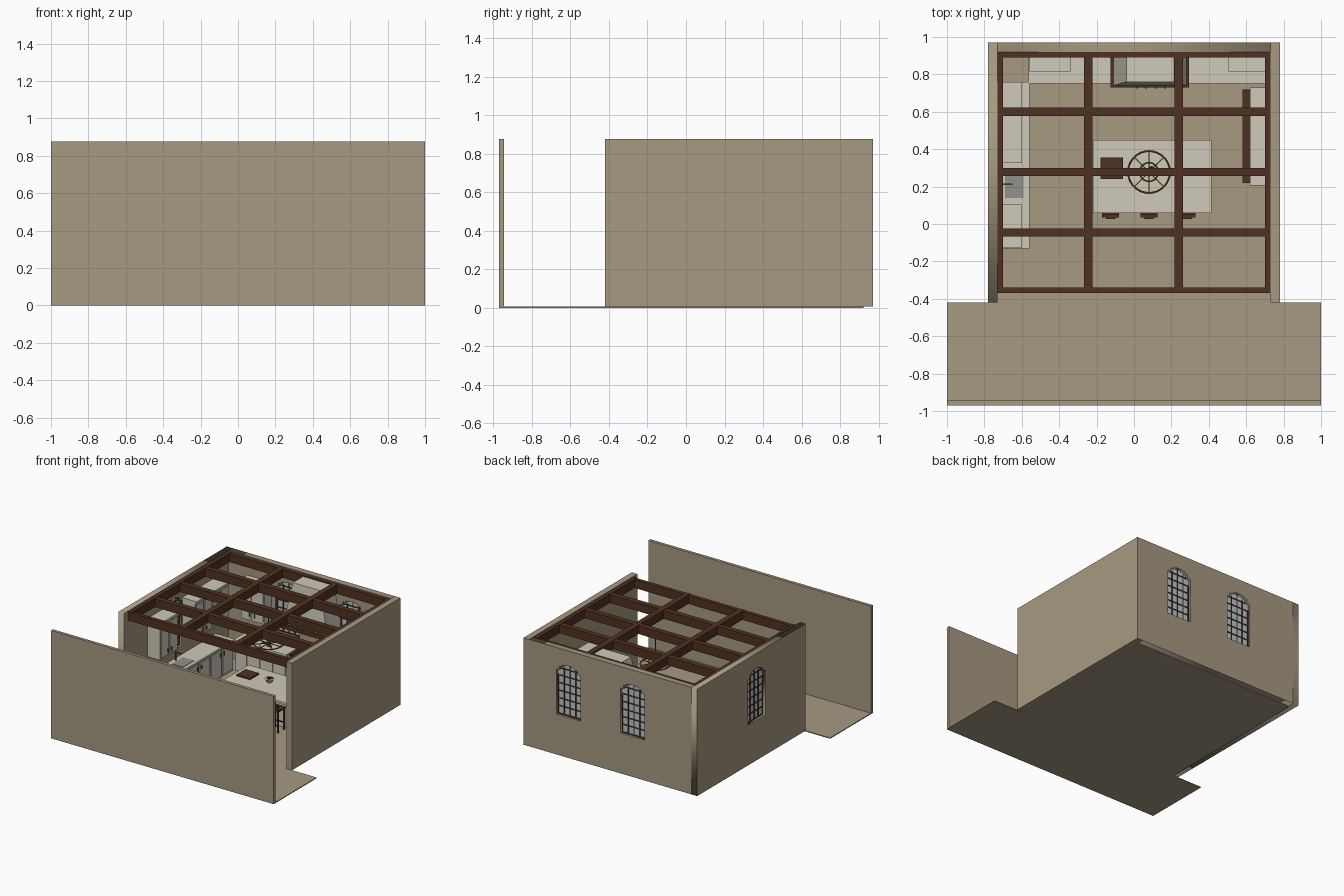
import bpy, bmesh, math
from mathutils import Matrix, Vector

if "Cube" in bpy.data.objects:
    bpy.data.objects.remove(bpy.data.objects["Cube"])


def material(name, r, g, b):
    m = bpy.data.materials.new(name)
    m.diffuse_color = (r, g, b, 1)
    m.use_nodes = True
    m.node_tree.nodes["Principled BSDF"].inputs["Base Color"].default_value = m.diffuse_color
    return m


TAN = material("tan plaster", 0.38, 0.32, 0.22)
CREAM = material("cream paint", 0.62, 0.59, 0.49)
WOOD = material("dark wood", 0.08, 0.031, 0.016)
GLASS = material("pale glass", 0.50, 0.57, 0.62)
GOLD = material("old brass", 0.17, 0.10, 0.02)
IRON = material("black iron", 0.02, 0.018, 0.016)
STEEL = material("grey steel", 0.28, 0.28, 0.27)


def finish(name, bm, mat, smooth=False):
    bmesh.ops.recalc_face_normals(bm, faces=bm.faces)
    me = bpy.data.meshes.new(name)
    bm.to_mesh(me)
    bm.free()
    me.materials.append(mat)
    for p in me.polygons:
        p.use_smooth = smooth
    ob = bpy.data.objects.new(name, me)
    bpy.context.collection.objects.link(ob)
    return ob


def boxes(name, mat, *specs):
    """One object from boxes given as (x0, x1, y0, y1, z0, z1)."""
    bm = bmesh.new()
    for x0, x1, y0, y1, z0, z1 in specs:
        size = Matrix.Diagonal((abs(x1 - x0), abs(y1 - y0), abs(z1 - z0), 1))
        mid = Matrix.Translation(((x0 + x1) / 2, (y0 + y1) / 2, (z0 + z1) / 2))
        bmesh.ops.create_cube(bm, size=1, matrix=mid @ size)
    return finish(name, bm, mat)


def cone(bm, r1, r2, depth, loc, seg=16):
    bmesh.ops.create_cone(bm, cap_ends=True, segments=seg, radius1=r1, radius2=r2,
                          depth=depth, matrix=Matrix.Translation(loc))


def torus(bm, radius, tube, loc, n=32, k=8):
    rings = []
    for i in range(n):
        a = 2 * math.pi * i / n
        rings.append([bm.verts.new((
            loc[0] + (radius + tube * math.cos(b)) * math.cos(a),
            loc[1] + (radius + tube * math.cos(b)) * math.sin(a),
            loc[2] + tube * math.sin(b))) for b in [2 * math.pi * j / k for j in range(k)]])
    for i in range(n):
        p, q = rings[i], rings[(i + 1) % n]
        for j in range(k):
            bm.faces.new((p[j], q[j], q[(j + 1) % k], p[(j + 1) % k]))


# Wall-run frames: u along the wall, v out into the room, w up
def on_left(u0, u1, v0, v1, w0, w1):
    return (-0.73 + v0, -0.73 + v1, u0, u1, w0, w1)


def on_back(u0, u1, v0, v1, w0, w1):
    return (u0, u1, 0.92 - v0, 0.92 - v1, w0, w1)


def on_right(u0, u1, v0, v1, w0, w1):
    return (0.73 - v0, 0.73 - v1, u0, u1, w0, w1)


# Arched windows with a stepped head
SILL, SPRING, R, STEPS = 0.335, 0.645, 0.108, 4


def arch_outline(c):
    pts = [(c - R, SILL)]
    for i in range(STEPS):
        h = SPRING + R * math.sin(math.acos(1 - (i + 0.6) / STEPS))
        pts += [(c - R + R * i / STEPS, h), (c - R + R * (i + 1) / STEPS, h)]
    pts = pts[:-1]
    return pts + [(2 * c - x, z) for x, z in reversed(pts)]


def plate(name, mat, outlines, thick, turn, loc):
    """Upright flat plate; outlines after the first are openings."""
    cu = bpy.data.curves.new(name, 'CURVE')
    cu.dimensions, cu.fill_mode, cu.extrude = '2D', 'BOTH', thick / 2
    for pts in outlines:
        sp = cu.splines.new('POLY')
        sp.points.add(len(pts) - 1)
        for p, (x, z) in zip(sp.points, pts):
            p.co = (x, z, 0, 1)
        sp.use_cyclic_u = True
    tmp = bpy.data.objects.new(name + "_curve", cu)
    bpy.context.collection.objects.link(tmp)
    dg = bpy.context.evaluated_depsgraph_get()
    me = bpy.data.meshes.new_from_object(tmp.evaluated_get(dg))
    bpy.data.objects.remove(tmp)
    me.transform(Matrix.Translation(loc) @ Matrix.Rotation(turn, 4, 'Z') @ Matrix.Rotation(math.pi / 2, 4, 'X'))
    me.materials.clear()
    me.materials.append(mat)
    ob = bpy.data.objects.new(name, me)
    bpy.context.collection.objects.link(ob)


def rect(x0, x1):
    return [(x0, 0.007), (x1, 0.007), (x1, 0.875), (x0, 0.875)]


def window(name, c, turn, loc, frame):
    plate(name + "_glass", GLASS, [arch_outline(c)], 0.008, turn, loc)
    bars = []
    for i in range(5):
        u = c - R + 0.004 + (2 * R - 0.008) * i / 4
        top = SPRING + (0, 0.075, R, 0.075, 0)[i]
        bars.append(frame(u - 0.004, u + 0.004, -0.034, -0.016, SILL, top))
    for i in range(6):
        w = SILL + 0.004 + 0.062 * i
        bars.append(frame(c - R, c + R, -0.034, -0.016, w - 0.004, w + 0.004))
    bars.append(frame(c - 0.08, c + 0.08, -0.034, -0.016, 0.704, 0.712))
    boxes(name + "_bars", WOOD, *bars)


# Floor and walls
boxes("floor", TAN, (-1, 1, -0.97, -0.42, 0, 0.007), (-0.73, 0.73, -0.42, 0.92, 0, 0.007))
boxes("front_wall", TAN, (-1, 1, -0.97, -0.945, 0.007, 0.875))
boxes("right_wall", TAN, (0.73, 0.78, -0.42, 0.97, 0.007, 0.875))
back_c, left_c = (-0.2, 0.376), 0.212
plate("back_wall", TAN, [rect(-0.73, 0.73)] + [arch_outline(c) for c in back_c], 0.05, 0, (0, 0.945, 0))
plate("left_wall", TAN, [rect(-0.42, 0.97), arch_outline(left_c)], 0.05, math.pi / 2, (-0.755, 0, 0))
for i, c in enumerate(back_c):
    window("back_window_%d" % i, c, 0, (0, 0.945, 0), on_back)
window("left_window", left_c, math.pi / 2, (-0.755, 0, 0), on_left)

# Ceiling beams: rim plus grid
Z0, Z1 = 0.80, 0.87
boxes("long_beams", WOOD, *[(x - w, x + w, -0.37, 0.92, Z0, Z1)
      for x, w in ((-0.715, 0.015), (-0.245, 0.023), (0.24, 0.023), (0.715, 0.015))])
boxes("cross_beams", WOOD, *[(-0.73, 0.73, y - w, y + w, Z0, Z1 - 0.002)
      for y, w in ((-0.355, 0.015), (-0.045, 0.022), (0.278, 0.022), (0.6, 0.022), (0.905, 0.015))])


# Cabinets with raised doors and knobs
def cabinet(name, frame, u0, u1, depth, w0, w1, doors, cap):
    parts = [(u0, u1, 0, depth, w0, w1), (u0 - 0.005, u1 + 0.005, 0, depth + 0.015, w1, w1 + cap)]
    knobs = []
    step = (u1 - u0) / doors
    for i in range(doors):
        a, b = u0 + i * step + 0.008, u0 + (i + 1) * step - 0.008
        parts.append((a, b, depth, depth + 0.007, w0 + 0.015, w1 - 0.015))
        k = b - 0.015 if i % 2 == 0 else a + 0.015
        h = w1 - 0.05 if w0 < 0.1 else w0 + 0.05
        knobs.append((k - 0.004, k + 0.004, depth + 0.007, depth + 0.015, h - 0.015, h + 0.015))
    boxes(name, CREAM, *[frame(*p) for p in parts])
    boxes(name + "_handles", GOLD, *[frame(*p) for p in knobs])


TOP = 0.245
cabinet("left_base_cabinets", on_left, -0.125, 0.755, 0.155, 0.007, TOP, 6, 0.016)
cabinet("left_upper_cabinet_near", on_left, -0.12, 0.1, 0.115, 0.41, 0.70, 2, 0.02)
cabinet("left_upper_cabinet_far", on_left, 0.33, 0.755, 0.115, 0.41, 0.70, 4, 0.02)
cabinet("back_base_cabinets_left", on_back, -0.56, -0.1, 0.155, 0.007, TOP, 4, 0.016)
cabinet("back_base_cabinets_right", on_back, 0.27, 0.725, 0.155, 0.007, TOP, 4, 0.016)
cabinet("back_upper_cabinet_left", on_back, -0.555, -0.345, 0.09, 0.41, 0.70, 2, 0.02)
cabinet("back_upper_cabinet_right", on_back, 0.51, 0.725, 0.09, 0.41, 0.70, 2, 0.02)

# Sink and tap below the side window
boxes("sink", STEEL, (-0.69, -0.59, 0.14, 0.28, 0.255, 0.264))
boxes("tap", GOLD, (-0.71, -0.702, 0.208, 0.216, 0.261, 0.33), (-0.71, -0.65, 0.208, 0.216, 0.322, 0.33))

# Cooker and tapered hood
boxes("cooker", STEEL, (-0.09, 0.26, 0.755, 0.92, 0.007, 0.255))
boxes("cooker_front", IRON, (-0.06, 0.23, 0.748, 0.755, 0.04, 0.17), (-0.08, 0.25, 0.77, 0.91, 0.255, 0.262))
boxes("cooker_rail", GOLD, (-0.06, 0.23, 0.738, 0.746, 0.19, 0.198))
bm = bmesh.new()
low = [bm.verts.new(p) for p in ((-0.11, 0.74, 0.52), (0.28, 0.74, 0.52), (0.28, 0.92, 0.52), (-0.11, 0.92, 0.52))]
high = [bm.verts.new(p) for p in ((-0.04, 0.76, 0.86), (0.215, 0.76, 0.86), (0.215, 0.92, 0.86), (-0.04, 0.92, 0.86))]
bm.faces.new(low)
bm.faces.new(high)
for i in range(4):
    j = (i + 1) % 4
    bm.faces.new((low[i], low[j], high[j], high[i]))
finish("hood", bm, CREAM)
boxes("hood_trim", WOOD, (-0.125, 0.295, 0.73, 0.92, 0.48, 0.52))
boxes("hood_studs", GOLD, *[(0.01 + 0.05 * i, 0.02 + 0.05 * i, 0.724, 0.73, 0.495, 0.505) for i in range(4)])
boxes("pot_rail", GOLD, (0.3, 0.5, 0.892, 0.9, 0.31, 0.318))

# Island
boxes("island_base", CREAM, (-0.19, 0.385, 0.16, 0.425, 0.007, TOP),
      *[(-0.18 + 0.14 * i, -0.05 + 0.14 * i, 0.153, 0.432, 0.03, 0.23) for i in range(4)])
boxes("island_top", CREAM, (-0.22, 0.415, 0.06, 0.45, TOP, 0.263))
boxes("serving_board", WOOD, (-0.18, -0.06, 0.24, 0.355, 0.263, 0.275))
bm = bmesh.new()
cone(bm, 0.018, 0.036, 0.03, (0.08, 0.29, 0.278))
finish("bowl", bm, CREAM)
bm = bmesh.new()
for dx, dy in ((-0.012, 0), (0.012, 0.008), (0.004, -0.013)):
    bmesh.ops.create_icosphere(bm, subdivisions=1, radius=0.012, matrix=Matrix.Translation((0.08 + dx, 0.29 + dy, 0.297)))
finish("fruit", bm, WOOD)

# Stools with low backs
for i, x in enumerate((-0.125, 0.08, 0.285)):
    parts = [(x - 0.045, x + 0.045, 0.045, 0.135, 0.175, 0.19), (x - 0.045, x + 0.045, 0.035, 0.05, 0.215, 0.24),
             (x - 0.025, x + 0.025, 0.028, 0.036, 0.215, 0.24)]
    for sx in (-0.04, 0.04):
        for y in (0.05, 0.128):
            parts.append((x + sx - 0.005, x + sx + 0.005, y - 0.005, y + 0.005, 0.007, 0.175))
        parts.append((x + sx - 0.005, x + sx + 0.005, 0.04, 0.05, 0.175, 0.22))
    parts += [(x - 0.04, x + 0.04, y - 0.003, y + 0.003, 0.06, 0.068) for y in (0.05, 0.128)]
    boxes("stool_%d" % i, WOOD, *parts)

# Fireplace on the right wall
boxes("chimney_breast", CREAM, on_right(0.205, 0.73, 0, 0.11, 0.007, 0.56))
boxes("mantel", WOOD, on_right(0.22, 0.72, 0.11, 0.15, 0.38, 0.42))
boxes("firebox", IRON, on_right(0.33, 0.61, 0.11, 0.115, 0.03, 0.29))

# Ring chandelier
C = Vector((0.08, 0.278, 0.585))
bm = bmesh.new()
torus(bm, 0.112, 0.005, C)
torus(bm, 0.05, 0.004, C + Vector((0, 0, 0.02)))
cone(bm, 0.014, 0.014, 0.05, C)
cone(bm, 0.004, 0.004, 0.22, C + Vector((0, 0, 0.11)), 8)
for i in range(8):
    a = math.pi * i / 4
    spoke = Matrix.Translation(C) @ Matrix.Rotation(a, 4, 'Z') @ Matrix.Translation((0.056, 0, 0))
    bmesh.ops.create_cube(bm, size=1, matrix=spoke @ Matrix.Diagonal((0.112, 0.005, 0.005, 1)))
finish("chandelier", bm, GOLD)
bm = bmesh.new()
for i in range(8):
    a = math.pi * i / 4
    cone(bm, 0.005, 0.004, 0.03, C + Vector((0.112 * math.cos(a), 0.112 * math.sin(a), 0.018)), 8)
finish("candles", bm, CREAM)
